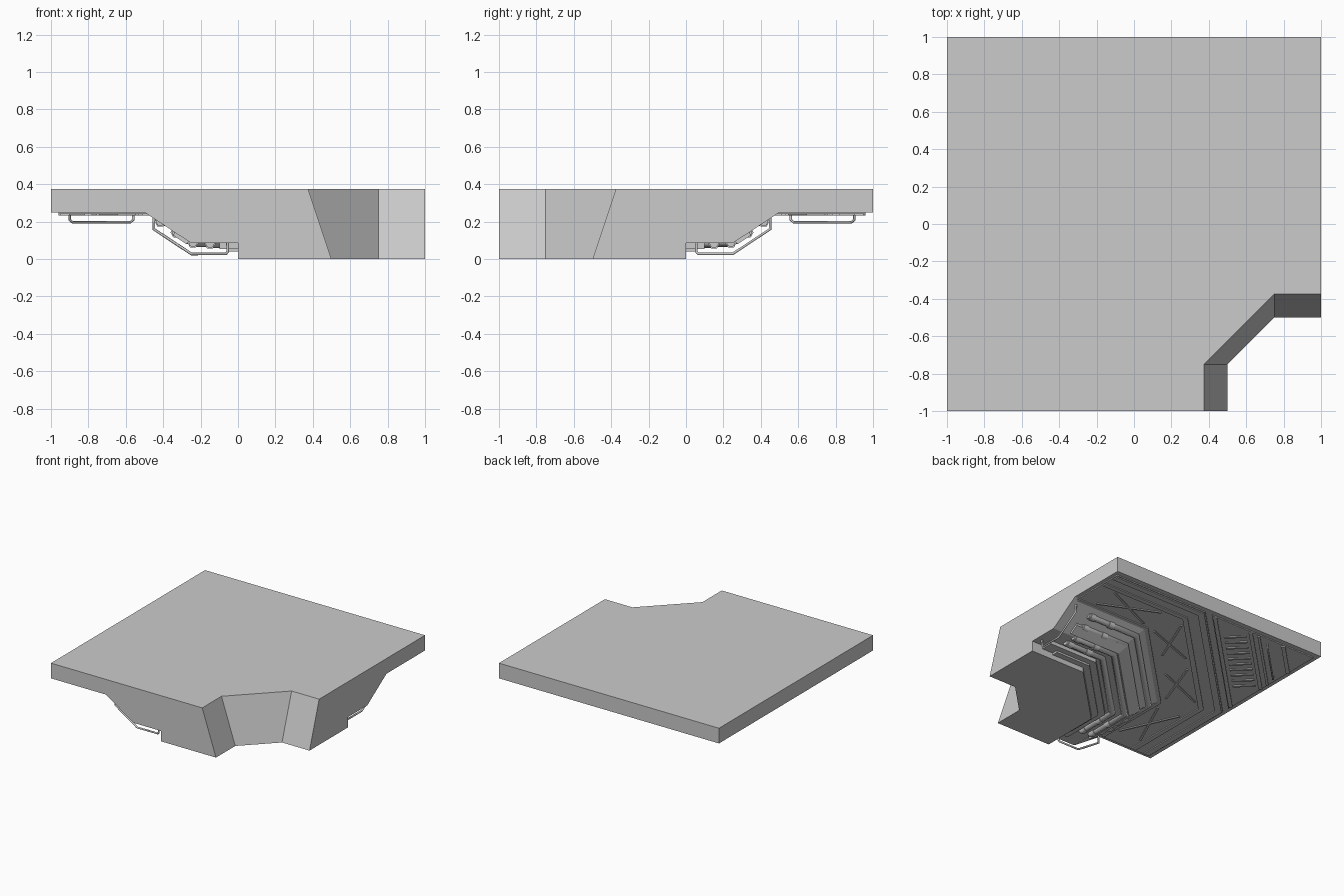
import bpy, bmesh, math
from mathutils import Vector

if "Cube" in bpy.data.objects:
    bpy.data.objects.remove(bpy.data.objects["Cube"])

T = math.tan(math.radians(22.5))


def flip(p):
    # mirror across the model's diagonal
    return (-p[1], -p[0], p[2])


def finish(name, bm):
    bmesh.ops.remove_doubles(bm, verts=bm.verts, dist=1e-5)
    bmesh.ops.recalc_face_normals(bm, faces=bm.faces)
    me = bpy.data.meshes.new(name)
    bm.to_mesh(me)
    bm.free()
    ob = bpy.data.objects.new(name, me)
    bpy.context.collection.objects.link(ob)
    return ob


def face(bm, pts):
    bm.faces.new([bm.verts.new(p) for p in pts])


def station(o, z, e=1.0):
    # four points of the bent path at sideways offset o
    a, b = (o, -e, z), (o, -0.5 - T * o, z)
    return [a, b, flip(b), flip(a)]


def sweep(name, section, e, smooth=False):
    bm = bmesh.new()
    rows = [station(o, z, e) for o, z in section]
    for i, r in enumerate(rows):
        q = rows[i - 1]
        for k in range(3):
            face(bm, [r[k], r[k + 1], q[k + 1], q[k]])
    for k in (0, 3):
        face(bm, [r[k] for r in rows])
    ob = finish(name, bm)
    if smooth:
        for p in ob.data.polygons:
            p.use_smooth = len(p.vertices) == 4
    return ob


def band(name, o1, o2, z1, z2, e):
    return sweep(name, [(o1, z1), (o2, z1), (o2, z2), (o1, z2)], e)


def bar(name, p, q, width, z1, z2):
    # flat bar from p to q in plan
    p, q = Vector(p), Vector(q)
    d = (q - p).normalized()
    n = Vector((-d.y, d.x)) * width / 2
    ring = [p + n, q + n, q - n, p - n]
    return prism(name, ring, z1, z2)


def prism(name, ring, z1, z2):
    bm = bmesh.new()
    lo = [(v[0], v[1], z1) for v in ring]
    hi = [(v[0], v[1], z2) for v in ring]
    face(bm, lo)
    face(bm, hi)
    for i in range(len(ring)):
        face(bm, [lo[i - 1], lo[i], hi[i], hi[i - 1]])
    return finish(name, bm)


def tube(name, pts, r):
    cu = bpy.data.curves.new(name, 'CURVE')
    cu.dimensions = '3D'
    cu.bevel_depth = r
    cu.bevel_resolution = 1
    cu.use_fill_caps = True
    s = cu.splines.new('POLY')
    s.points.add(len(pts) - 1)
    for sp, p in zip(s.points, pts):
        sp.co = (*p, 1)
    ob = bpy.data.objects.new(name, cu)
    bpy.context.collection.objects.link(ob)


def diag(c, s):
    # c: distance towards the outer corner, s: along the diagonal strips
    return (-c / 2 + s, c / 2 + s)


# main hull: stepped profile swept round the bend, plus square plate
bm = bmesh.new()
rows = [station(o, z) for o, z in [(-.5, .25), (-.25, .085), (0, .085), (0, 0)]]
for x, z in [(.5, 0), (.375, .375)]:
    a, b = (x, -1, z), (x, -.75, z)
    rows.append([a, b, flip(b), flip(a)])
for r, q in zip(rows, rows[1:]):
    for k in range(3):
        face(bm, [r[k], r[k + 1], q[k + 1], q[k]])
top = [(1, 1, .375), (-1, 1, .375), (-1, -1, .375)]
low = [(x, y, .25) for x, y, z in top]
face(bm, rows[-1] + top)
face(bm, rows[0] + low)
face(bm, [r[0] for r in rows] + [top[2], low[2]])
face(bm, [r[3] for r in rows] + [top[0], low[0]])
for i in (0, 1):
    face(bm, [top[i], top[i + 1], low[i + 1], low[i]])
finish("hull", bm)

# underside plates and raised rails following the bend
band("under_plate", -.96, -.47, .241, .255, .97)
for i, (a, b) in enumerate([(-.95, -.9), (-.82, -.78), (-.51, -.48)]):
    band(f"under_rail_{i}", a, b, .233, .245, .96)
band("step_ledge", -.1, .01, .055, .09, .9)
band("ledge_trim", -.05, .01, .04, .06, .8)
sweep("slope_strip", [(-.345, .125), (-.275, .08), (-.26, .1), (-.34, .155)], .85)

# pipes along the slope, with clamps near the ends
for i, (o, z) in enumerate([(-.15, .083), (-.24, .088), (-.33, .143), (-.415, .2)]):
    for nm, r, e in [("pipe", .024, .8)]:
        sec = [(o + r * math.cos(k * math.pi / 4), z + r * math.sin(k * math.pi / 4))
               for k in range(8)]
        sweep(f"{nm}_{i}", sec, e, True)
    for x in (.58, .76):
        p, q = (o, -x - .025, z), (o, -x + .025, z)
        tube(f"clamp_{i}", [p, q], .031)
        tube(f"clamp_{i}_side", [flip(p), flip(q)], .031)

# thin guard loops near both open ends
loop = [(-.45, -.95, .235), (-.45, -.95, .16), (-.25, -.95, .028),
        (-.065, -.95, .028), (-.055, -.95, .04), (-.055, -.95, .09)]
tube("guard_loop_front", loop, .008)
tube("guard_loop_side", [flip(p) for p in loop], .008)

# crossed braces on the underside
for i, (p, q) in enumerate([((-.54, -.82), (-.75, -.36)), ((-.75, -.82), (-.54, -.36)),
                            ((-.5, -.22), (-.34, .22)), ((-.7, -.12), (-.26, .06))]):
    bar(f"brace_{i}", p, q, .016, .234, .245)
    bar(f"brace_{i}_side", (-p[1], -p[0]), (-q[1], -q[0]), .016, .234, .245)

# triangular corner panel with strips and a vent
prism("corner_plate", [(-.96, -.04), (.04, .96), (-.96, .96)], .241, .255)
for i, (c, w) in enumerate([(.95, .03), (1.3, .03), (1.38, .02), (1.62, .03)]):
    s = .95 - c / 2
    bar(f"corner_strip_{i}", diag(c, -s), diag(c, s), w, .232, .245)
for i in range(10):
    s = -.26 + i * .058
    bar(f"vent_slat_{i}", diag(1.01, s), diag(1.25, s), .022, .234, .245)

# grab rail across the corner
tube("grab_rail", [(*diag(1.46, s), z) for s, z in
                   [(-.17, .245), (-.17, .21), (-.155, .197), (.155, .197), (.17, .21), (.17, .245)]], .007)
